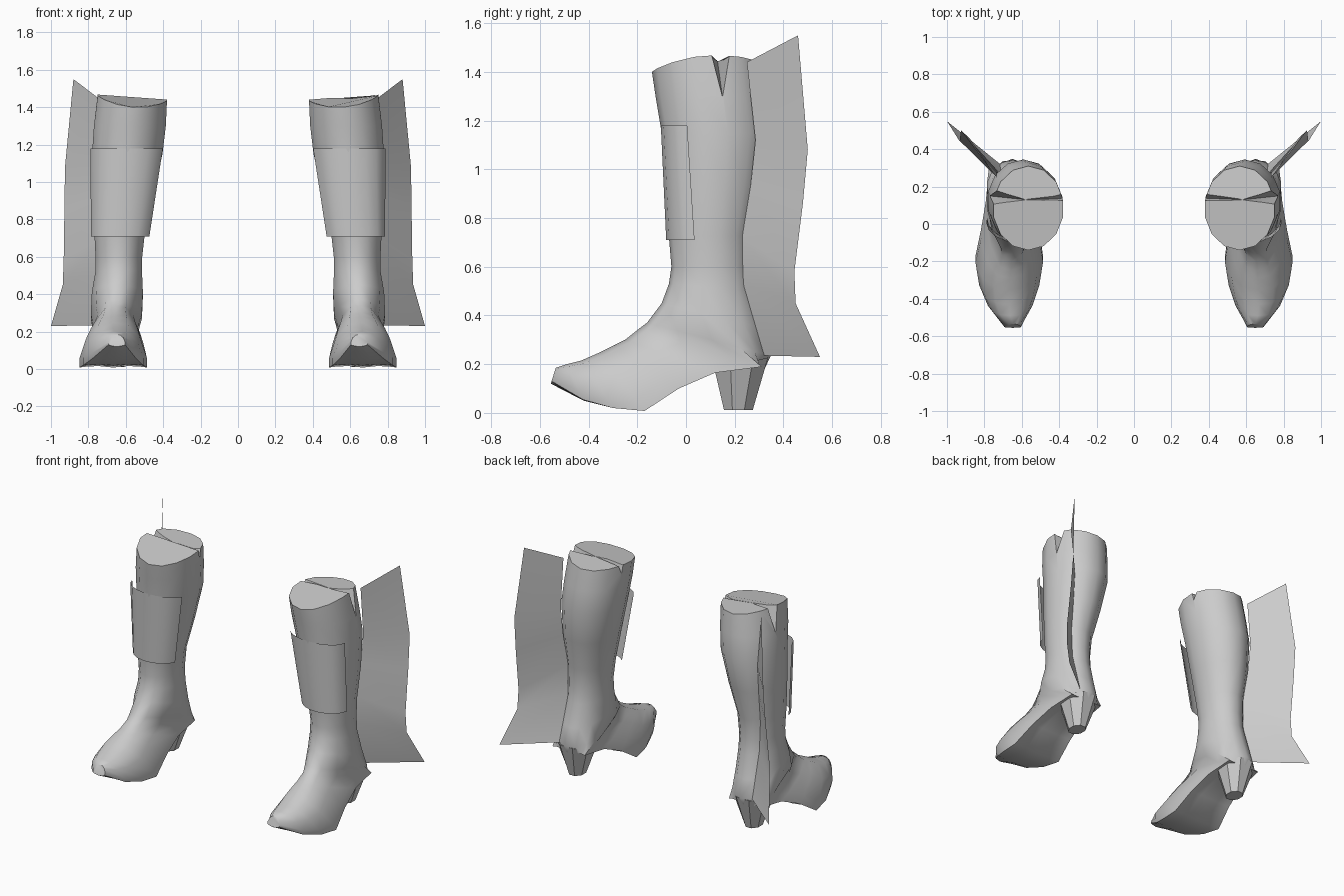
import bpy, bmesh, math
from mathutils import Vector

if "Cube" in bpy.data.objects:
    bpy.data.objects.remove(bpy.data.objects["Cube"])

grey = bpy.data.materials.new("grey leather")
grey.diffuse_color = (0.6, 0.6, 0.6, 1)
grey.use_nodes = True
grey.node_tree.nodes["Principled BSDF"].inputs["Base Color"].default_value = grey.diffuse_color
SIDES = 14


def shade(ob, angle):
    bpy.ops.object.select_all(action='DESELECT')
    ob.select_set(True)
    bpy.context.view_layer.objects.active = ob
    bpy.ops.object.shade_smooth_by_angle(angle=math.radians(angle))


def make(name, verts, faces, side, smooth=True):
    """Mesh object; side -1 mirrors it across x = 0."""
    bm = bmesh.new()
    vs = [bm.verts.new((v[0] * side, v[1], v[2])) for v in verts]
    for f in faces:
        bm.faces.new([vs[i] for i in f])
    bmesh.ops.recalc_face_normals(bm, faces=bm.faces)
    me = bpy.data.meshes.new(name)
    bm.to_mesh(me)
    bm.free()
    me.materials.append(grey)
    ob = bpy.data.objects.new(name, me)
    bpy.context.collection.objects.link(ob)
    if smooth:
        shade(ob, 40)
    return ob


def strip(rows, n, closed):
    """Quads between consecutive rows of n points."""
    m = n if closed else n - 1
    return [(r * n + i, r * n + (i + 1) % n, (r + 1) * n + (i + 1) % n, (r + 1) * n + i)
            for r in range(rows - 1) for i in range(m)]


def loft(rings):
    n = len(rings[0])
    faces = strip(len(rings), n, True)
    faces.append(tuple(range(n)))
    faces.append(tuple(range((len(rings) - 1) * n, len(rings) * n)))
    return [p for r in rings for p in r], faces


def ring(fy, fz, by, bz, cx, hw, flat=0.0, lift=0.0):
    """Section spanning a front and a back point; flat squares off its sole side."""
    f, b = Vector((cx, fy, fz)), Vector((cx, by, bz))
    pts = []
    for i in range(SIDES):
        a = 2 * math.pi * i / SIDES
        s = math.sin(a)
        t = max(-1, math.cos(a) - flat * s ** 4)
        p = (f + b) / 2 + (f - b) / 2 * t
        pts.append((p.x + hw * s, p.y, p.z + lift * (s * s + .4 * s)))
    return pts


# front y, z, back y, z, centre x, half width, flatness, lift: top rim to toe
SECTIONS = [
    (-.14, 1.40, .31, 1.435, .565, .19, 0, .036),
    (-.125, 1.30, .33, 1.30, .578, .197),
    (-.10, 1.15, .345, 1.15, .592, .193),
    (-.085, .93, .315, .93, .615, .167),
    (-.07, .72, .27, .73, .633, .138),
    (-.06, .60, .265, .60, .637, .128),
    (-.07, .53, .275, .50, .638, .128),
    (-.10, .45, .315, .35, .645, .14),
    (-.16, .37, .348, .235, .65, .14, .3),
    (-.20, .34, .325, .185, .655, .122, .8),
    (-.25, .30, .12, .165, .658, .138, .9),
    (-.29, .28, -.03, .10, .662, .16, .9),
    (-.35, .25, -.17, .008, .667, .185, .9),
    (-.43, .215, -.30, .02, .667, .165, .9),
    (-.49, .20, -.42, .05, .662, .122, .8),
    (-.535, .185, -.555, .12, .648, .045, .5),
]
# fin: inner x, y, z and outer x, y, z
FIN = [
    (.735, .25, 1.44, .88, .46, 1.55),
    (.73, .285, 1.12, .925, .50, 1.08),
    (.725, .265, .93, .928, .48, .86),
    (.713, .23, .72, .932, .445, .58),
    (.71, .235, .53, .937, .45, .45),
    (.715, .32, .235, 1.0, .55, .23),
]

for side, label in ((1, "right"), (-1, "left")):
    # boot body
    body = make(label + "_boot", *loft([ring(*s) for s in SECTIONS]), side, False)

    # V notches in the rim, meeting at the middle of the cap
    for x, y0, y1, y2, zlow in ((.82, .09, .155, .21, 1.26), (.33, .11, .14, .19, 1.37)):
        verts = [(x, y0, 1.50), (x, y2, 1.50), (x, y1, zlow),
                 (.58, .13, 1.44), (.58, .13, 1.50)]
        faces = [(0, 1, 2), (0, 2, 3), (1, 3, 2), (0, 3, 4), (1, 4, 3), (0, 4, 1)]
        cutter = make(label + "_notch_cutter", verts, faces, side, False)
        cutter.hide_render = True
        mod = body.modifiers.new("notch", 'BOOLEAN')
        mod.operation, mod.solver, mod.object = 'DIFFERENCE', 'EXACT', cutter
        bpy.context.view_layer.objects.active = body
        bpy.ops.object.modifier_apply(modifier=mod.name)
        bpy.data.objects.remove(cutter)
    shade(body, 55)

    # tapered heel block
    heel = []
    for cy, ry, rx, z, tilt in ((.228, .118, .122, .20, .03), (.215, .064, .052, .012, 0)):
        heel.append([(.655 + rx * math.sin(a), cy + ry * math.cos(a), z + tilt * math.cos(a))
                     for a in (math.pi * (2 * i + 1) / 8 for i in range(8))])
    make(label + "_heel", *loft(heel), side)

    # shin guard wrapped round the front of the shaft
    n = 9
    guard = []
    for z, cx, hw, cy, depth in ((1.18, .593, .196, .005, .109), (.71, .628, .158, .035, .117)):
        for i in range(n):
            a = math.pi * (i / (n - 1) * .93 - .43)
            guard.append((cx + hw * math.sin(a), cy - depth * math.cos(a), z))
    make(label + "_shin_guard", guard, strip(2, n, False), side)

    # thin fin on the outer back
    fin = [p for r in FIN for p in (r[:3], r[3:])]
    make(label + "_fin", fin, strip(len(FIN), 2, False), side)
